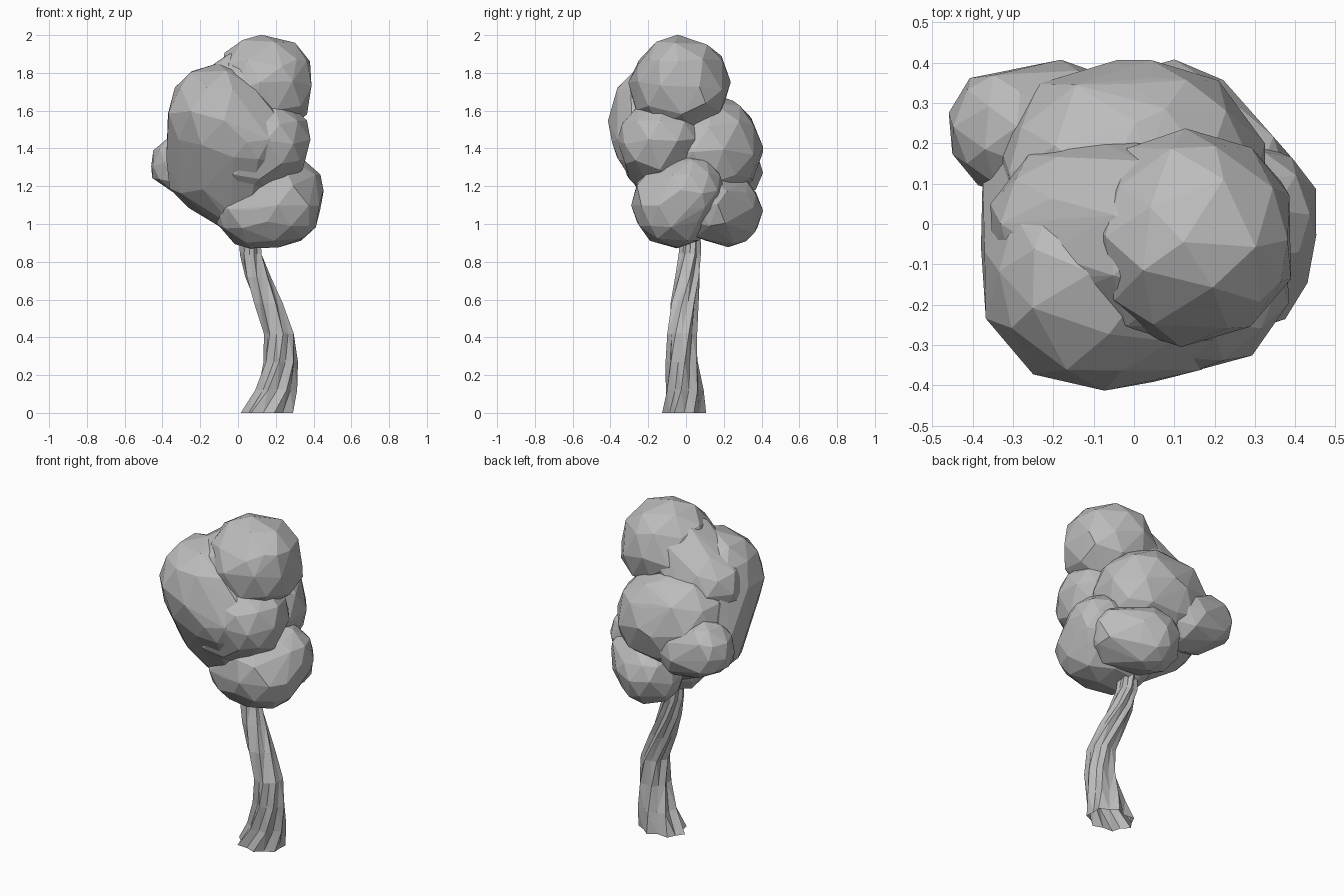
import bpy
import bmesh
import math
import random
from mathutils import Vector

random.seed(4)

cube = bpy.data.objects.get("Cube")
if cube:
    bpy.data.objects.remove(cube, do_unlink=True)

# One flat grey for the whole tree
GREY = (0.5, 0.5, 0.5, 1)
grey = bpy.data.materials.new("stone grey")
grey.use_nodes = True
grey.diffuse_color = GREY
grey.node_tree.nodes["Principled BSDF"].inputs["Base Color"].default_value = GREY


def finish(name, bm):
    bmesh.ops.recalc_face_normals(bm, faces=bm.faces)
    mesh = bpy.data.meshes.new(name)
    bm.to_mesh(mesh)
    bm.free()
    mesh.materials.append(grey)
    obj = bpy.data.objects.new(name, mesh)
    bpy.context.collection.objects.link(obj)


def leaf_clump(name, balls):
    """Irregular faceted mass: a hull wrapped around one or more balls."""
    bm = bmesh.new()
    for x, y, z, radius in balls:
        ball = bmesh.ops.create_icosphere(bm, subdivisions=2, radius=1)
        for v in ball["verts"]:
            wobble = Vector([random.uniform(-0.1, 0.1) for _ in range(3)])
            reach = radius * random.uniform(1.01, 1.05)
            v.co = Vector((x, y, z)) + (v.co + wobble).normalized() * reach
    # Keep only the points, thin them out and wrap them
    bmesh.ops.delete(bm, geom=bm.edges[:], context='EDGES_FACES')
    bmesh.ops.remove_doubles(bm, verts=bm.verts, dist=0.06)
    hull = bmesh.ops.convex_hull(bm, input=bm.verts)
    inside = set(hull["geom_interior"] + hull["geom_unused"])
    bmesh.ops.delete(bm, geom=[g for g in inside if isinstance(g, bmesh.types.BMVert)],
                     context='VERTS')
    finish(name, bm)


# Foliage masses: each ball is x, y, z, radius
CLUMPS = {
    "crown_top": [(0.14, -0.035, 1.735, 0.265), (0.16, -0.03, 1.74, 0.255)],
    "crown_front": [(-0.10, -0.13, 1.57, 0.275), (0.05, -0.17, 1.45, 0.22),
                    (-0.11, 0.02, 1.32, 0.275), (0.0, -0.02, 1.13, 0.17)],
    "crown_front_left": [(0.155, -0.13, 1.43, 0.23), (0.05, -0.10, 1.37, 0.24)],
    "crown_shoulder": [(-0.13, -0.02, 1.57, 0.23), (0.06, -0.05, 1.69, 0.24)],
    "crown_back": [(0.05, 0.12, 1.39, 0.28), (-0.06, 0.11, 1.40, 0.285)],
    "crown_low_left": [(0.22, -0.06, 1.105, 0.225), (0.27, 0.02, 1.17, 0.185),
                       (0.07, -0.05, 1.07, 0.19)],
    "crown_low_back": [(0.09, 0.21, 1.07, 0.19), (0.21, 0.12, 1.09, 0.18)],
    "crown_small_right": [(-0.295, 0.235, 1.31, 0.165), (-0.18, 0.23, 1.28, 0.17)],
}
for name, balls in CLUMPS.items():
    leaf_clump(name, balls)

# Trunk rings: x, y, z, x radius, y radius
RINGS = [
    (0.16, -0.01, 0.00, 0.14, 0.115),
    (0.20, -0.01, 0.12, 0.11, 0.10),
    (0.225, -0.02, 0.27, 0.09, 0.085),
    (0.22, -0.02, 0.42, 0.08, 0.078),
    (0.16, -0.01, 0.58, 0.075, 0.074),
    (0.105, 0.01, 0.72, 0.067, 0.065),
    (0.07, 0.02, 0.84, 0.058, 0.058),
    (0.06, 0.02, 1.00, 0.055, 0.055),
]
SIDES = 14
bm = bmesh.new()
rings = []
for level, (x, y, z, rx, ry) in enumerate(RINGS):
    ring = []
    for i in range(SIDES):
        # Alternating ridges and grooves that twist up the stem
        angle = math.tau * i / SIDES + level * 0.3
        ridge = 1.04 if i % 2 else random.uniform(0.76, 0.92)
        ring.append(bm.verts.new((x + rx * ridge * math.cos(angle),
                                  y + ry * ridge * math.sin(angle), z)))
    rings.append(ring)
for low, high in zip(rings, rings[1:]):
    for i in range(SIDES):
        j = (i + 1) % SIDES
        bm.faces.new((low[i], low[j], high[j], high[i]))
bmesh.ops.triangulate(bm, faces=bm.faces)
finish("trunk", bm)
